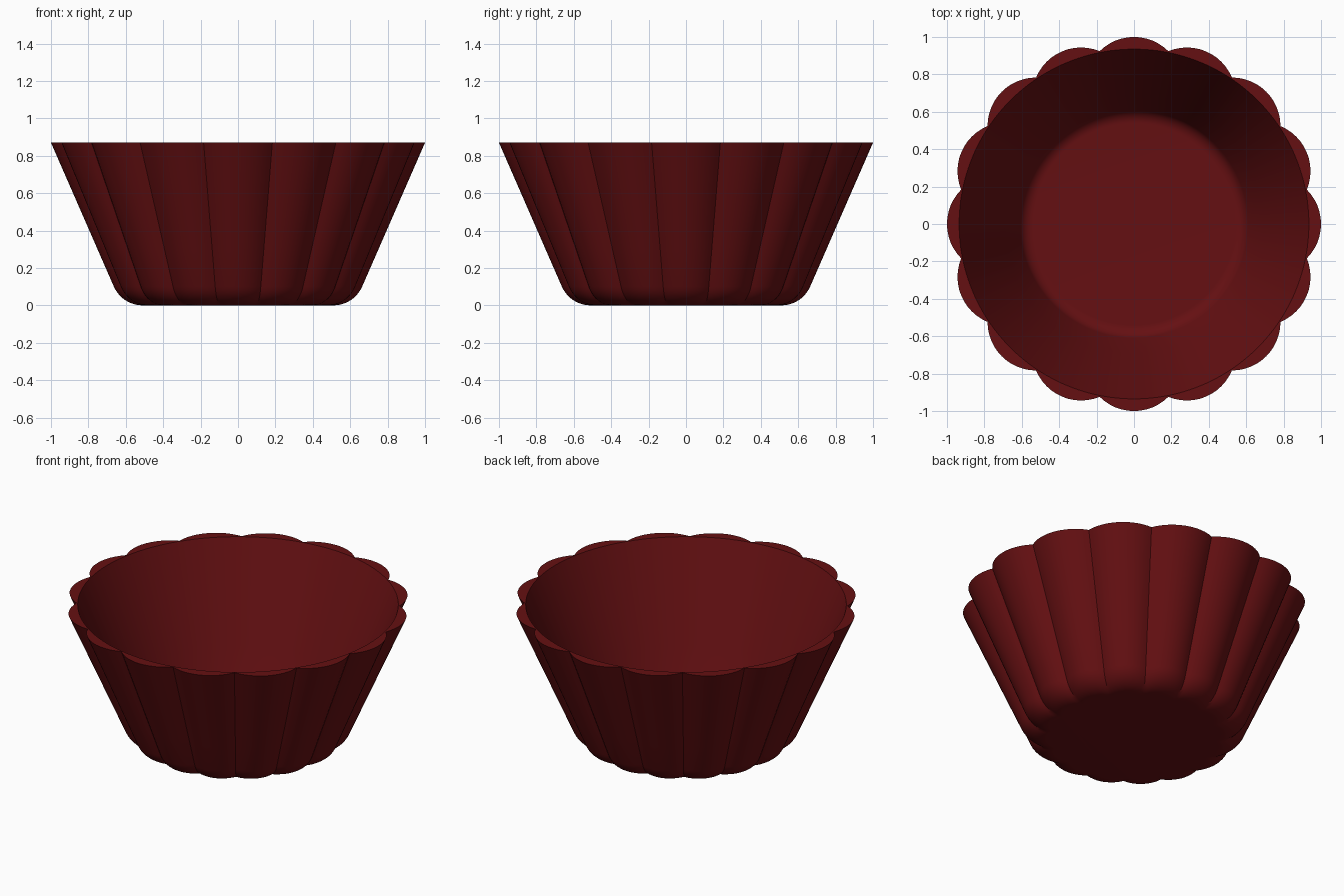
import bpy, bmesh
from math import sin, cos, pi, radians, atan2, tan

if "Cube" in bpy.data.objects:
    bpy.data.objects.remove(bpy.data.objects["Cube"])

LOBES, SEG = 16, 12
HEIGHT = 0.87


def lobed_outline():
    """Outer cross-section at the rim: sixteen circular arcs meeting in cusps."""
    rho, dist = 0.26, 0.74
    pts = []
    for k in range(LOBES):
        a = 2 * pi * k / LOBES
        for i in range(SEG):
            t = radians(-45 + 90 * i / SEG)
            x, y = dist + rho * cos(t), rho * sin(t)
            pts.append((x * cos(a) - y * sin(a), x * sin(a) + y * cos(a)))
    return pts


def filleted_profile(r_corner, z_floor, r_top, t, steps=10):
    """Floor edge -> rounded corner -> straight flared wall, as (r, z)."""
    turn = atan2(HEIGHT - z_floor, r_top - r_corner)
    rad = t / tan(turn / 2)
    prof = []
    for i in range(steps + 1):
        a = turn * i / steps
        prof.append((r_corner - t + rad * sin(a), z_floor + rad * (1 - cos(a))))
    r0, z0 = prof[-1]
    for i in range(1, 5):
        f = i / 4
        prof.append((r0 + (r_top - r0) * f, z0 + (HEIGHT - z0) * f))
    return prof


outline = lobed_outline()
circle = [(x / (x * x + y * y) ** 0.5, y / (x * x + y * y) ** 0.5) for x, y in outline]

bm = bmesh.new()
# outer fluted wall upward, then the plain round inside downward
rings = []
for r, z in filleted_profile(0.62, 0.0, 1.0, 0.11):
    rings.append([bm.verts.new((x * r, y * r, z)) for x, y in outline])
for r, z in reversed(filleted_profile(0.59, 0.04, 0.935, 0.05)):
    rings.append([bm.verts.new((x * r, y * r, z)) for x, y in circle])

n = len(outline)
for a, b in zip(rings, rings[1:]):
    for i in range(n):
        j = (i + 1) % n
        bm.faces.new((a[i], a[j], b[j], b[i]))
# underside and inner floor
bm.faces.new(list(reversed(rings[0])))
bm.faces.new(rings[-1])

mesh = bpy.data.meshes.new("fluted_bowl")
bm.to_mesh(mesh)
bm.free()
bowl = bpy.data.objects.new("fluted_bowl", mesh)
bpy.context.collection.objects.link(bowl)

# dark red material
mat = bpy.data.materials.new("dark_red")
mat.diffuse_color = (0.13, 0.005, 0.006, 1)
mat.use_nodes = True
mat.node_tree.nodes["Principled BSDF"].inputs["Base Color"].default_value = mat.diffuse_color
mesh.materials.append(mat)

bpy.context.view_layer.objects.active = bowl
bowl.select_set(True)
bpy.ops.object.shade_smooth_by_angle(angle=radians(30))
